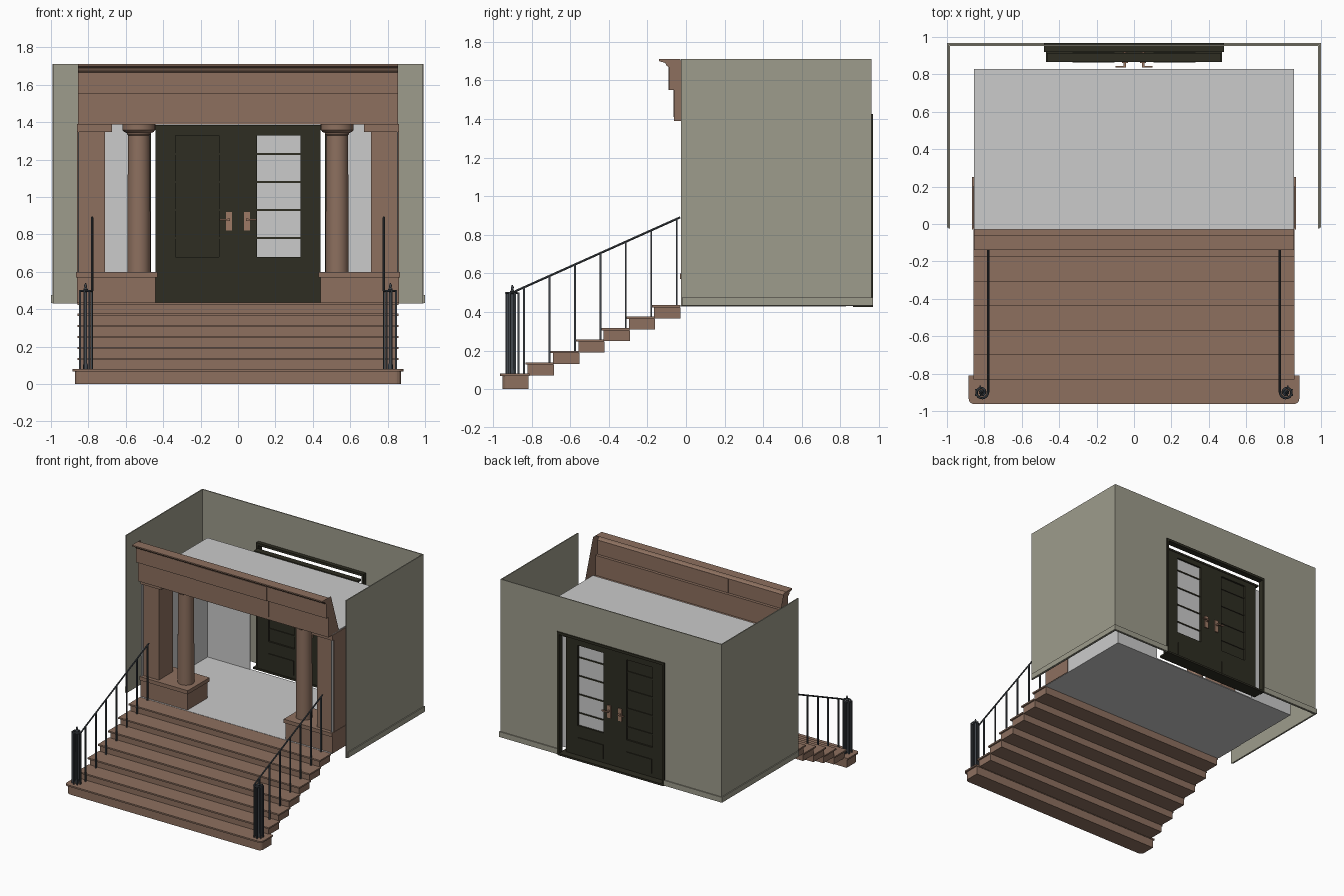
import bpy, bmesh, math
from mathutils import Vector

if "Cube" in bpy.data.objects:
    bpy.data.objects.remove(bpy.data.objects["Cube"])


def material(name, srgb):
    m = bpy.data.materials.new(name)
    m.diffuse_color = [(c / 255 / 12.92) if c < 11 else ((c / 255 + 0.055) / 1.055) ** 2.4 for c in srgb] + [1]
    m.use_nodes = True
    m.node_tree.nodes["Principled BSDF"].inputs["Base Color"].default_value = m.diffuse_color
    return m


STONE = material("brown stone", (141, 112, 95))
WALL = material("olive wall", (158, 156, 140))
PLASTER = material("light grey", (203, 203, 203))
DARK = material("dark door paint", (46, 45, 34))
IRON = material("iron grey", (66, 71, 76))
COPPER = material("copper handle", (158, 122, 101))


def finish(name, bm, mat, smooth=False):
    bmesh.ops.recalc_face_normals(bm, faces=bm.faces)
    me = bpy.data.meshes.new(name)
    bm.to_mesh(me)
    bm.free()
    me.materials.append(mat)
    ob = bpy.data.objects.new(name, me)
    bpy.context.collection.objects.link(ob)
    if smooth:
        bpy.ops.object.select_all(action='DESELECT')
        ob.select_set(True)
        bpy.context.view_layer.objects.active = ob
        bpy.ops.object.shade_smooth_by_angle(angle=math.radians(35))
    return ob


def box(name, x, y, z, mat, round_front=0):
    """Box from (min, max) pairs, optionally with rounded front upright edges."""
    bm = bmesh.new()
    bmesh.ops.create_cube(bm, size=1)
    for v in bm.verts:
        v.co = [a[0] if c < 0 else a[1] for a, c in zip((x, y, z), v.co)]
    if round_front:
        edges = [e for e in bm.edges if all(abs(v.co.y - y[0]) < 1e-5 for v in e.verts)
                 and abs(e.verts[0].co.z - e.verts[1].co.z) > 1e-4]
        bmesh.ops.bevel(bm, geom=edges, offset=round_front, segments=5, affect='EDGES', profile=0.5)
    return finish(name, bm, mat)


def pair(name, x, y, z, mat):
    """Mirrored left and right boxes."""
    box(name + "_right", x, y, z, mat)
    box(name + "_left", (-x[1], -x[0]), y, z, mat)


def lathe(name, center, profile, mat, seg=32):
    bm = bmesh.new()
    rings = []
    for r, z in profile:
        rings.append([bm.verts.new((center[0] + r * math.cos(2 * math.pi * i / seg),
                                    center[1] + r * math.sin(2 * math.pi * i / seg), z)) for i in range(seg)])
    for a, b in zip(rings, rings[1:]):
        for i in range(seg):
            bm.faces.new((a[i], a[(i + 1) % seg], b[(i + 1) % seg], b[i]))
    bm.faces.new(rings[0])
    bm.faces.new(rings[-1])
    return finish(name, bm, mat, True)


def tube(name, points, radius, mat):
    """Round bar along a path, turned into a mesh."""
    cu = bpy.data.curves.new(name + "_path", 'CURVE')
    cu.dimensions = '3D'
    cu.bevel_depth = radius
    cu.bevel_resolution = 1
    cu.use_fill_caps = True
    sp = cu.splines.new('POLY')
    sp.points.add(len(points) - 1)
    for p, co in zip(sp.points, points):
        p.co = (*co, 1)
    tmp = bpy.data.objects.new(name + "_path", cu)
    bpy.context.collection.objects.link(tmp)
    dg = bpy.context.evaluated_depsgraph_get()
    me = bpy.data.meshes.new_from_object(tmp.evaluated_get(dg))
    bpy.data.objects.remove(tmp)
    bm = bmesh.new()
    bm.from_mesh(me)
    bpy.data.meshes.remove(me)
    return finish(name, bm, mat, True)


# Steps: block plus overhanging tread
RUN, RISE = 0.131, 0.0592
for i in range(7):
    y0, top = -0.963 + RUN * i, 0.08 + RISE * i
    w = 0.872 if i == 0 else 0.847
    r = 0.03 if i == 0 else 0
    bottom = 0 if i == 0 else top - 0.068
    box(f"step_block_{i}", (-w, w), (y0 + 0.012, y0 + 0.148), (bottom, top - 0.012), STONE, r)
    box(f"step_tread_{i}", (-w - 0.012, w + 0.012), (y0, y0 + 0.152 if i == 0 else y0 + 0.145),
        (top - 0.012, top), STONE, r)

# Railings with a scroll at the foot
def rail_z(y):
    return 0.89 + (y + 0.03) * 0.448

for s, side in ((-1, "left"), (1, "right")):
    cx, cy = 0.815, -0.9
    path = [(s * 0.78, y, rail_z(y)) for y in (-0.03, -0.45, -0.87)]
    for k in range(25):
        a = math.pi + k / 24 * 2.7 * math.pi
        r = 0.035 - 0.022 * k / 24
        path.append((s * (cx + r * math.cos(a)), cy + r * math.sin(a), 0.498))
    tube("handrail_" + side, path, 0.0065, IRON)
    for k in range(7):
        y = -0.048 - 0.132 * k
        foot = 0.08 + RISE * max(0, math.floor((y + 0.963) / RUN))
        box(f"baluster_{side}_{k}", (s * 0.78 - 0.005, s * 0.78 + 0.005), (y - 0.005, y + 0.005),
            (foot, rail_z(y)), IRON)
    for k in range(6):
        a = math.pi + k * math.pi / 3.5
        x, y = s * (cx + 0.032 * math.cos(a)), cy + 0.032 * math.sin(a)
        box(f"scroll_baluster_{side}_{k}", (x - 0.005, x + 0.005), (y - 0.005, y + 0.005), (0.08, 0.5), IRON)
    lathe("newel_post_" + side, (s * cx, cy),
          [(0.014, 0.08), (0.014, 0.1), (0.009, 0.11), (0.009, 0.5), (0.013, 0.505),
           (0.006, 0.515), (0.008, 0.527), (0.002, 0.54)], IRON, 12)

# Porch pedestals, pilasters and columns
pair("pedestal", (0.44, 0.86), (-0.02, 0.24), (0.43, 0.57), STONE)
pair("pedestal_cap", (0.43, 0.865), (-0.03, 0.25), (0.57, 0.6), STONE)
pair("pilaster", (0.71, 0.862), (0.0, 0.18), (0.6, 1.35), STONE)
pair("pilaster_capital", (0.675, 0.862), (-0.02, 0.2), (1.347, 1.39), STONE)
for s, side in ((-1, "left"), (1, "right")):
    lathe("column_" + side, (s * 0.53, 0.09),
          [(0.061, 0.6), (0.061, 0.9), (0.058, 1.33), (0.064, 1.335), (0.064, 1.342),
           (0.078, 1.347), (0.088, 1.358), (0.088, 1.39)], STONE)

# Entablature: moulded front sheet with end caps, open at the back
profile = [(-0.03, 1.388), (-0.062, 1.388), (-0.062, 1.55), (-0.086, 1.55), (-0.086, 1.665), (-0.1, 1.675),
           (-0.108, 1.69), (-0.125, 1.695), (-0.14, 1.70), (-0.14, 1.71), (-0.06, 1.71)]
bm = bmesh.new()
ends = [[bm.verts.new((x, y, z)) for y, z in profile] for x in (-0.855, 0.855)]
for i in range(len(profile) - 1):
    bm.faces.new((ends[0][i], ends[1][i], ends[1][i + 1], ends[0][i + 1]))
for e, x in zip(ends, (-0.855, 0.855)):
    bm.faces.new(e + [bm.verts.new((x, -0.03, 1.71)), bm.verts.new((x, 0.075, 1.388))])
finish("entablature", bm, STONE)
box("name_panel_lower", (-0.32, 0.32), (-0.066, -0.06), (1.41, 1.55), STONE)
box("name_panel_upper", (-0.32, 0.32), (-0.09, -0.084), (1.55, 1.665), STONE)

# Light grey vestibule
box("vestibule_floor", (-0.855, 0.855), (-0.03, 0.83), (0.428, 0.436), PLASTER)
box("vestibule_ceiling", (-0.855, 0.855), (-0.03, 0.83), (1.391, 1.399), PLASTER)
pair("vestibule_side", (0.849, 0.855), (-0.02, 0.83), (0.43, 1.395), PLASTER)
pair("vestibule_back", (0.47, 0.855), (0.823, 0.83), (0.43, 1.395), PLASTER)

# Olive outer walls and skirting
pair("side_wall", (0.984, 0.992), (-0.025, 0.96), (0.43, 1.71), WALL)
pair("back_wall", (0.48, 0.99), (0.952, 0.96), (0.43, 1.71), WALL)
box("back_wall_above_door", (-0.48, 0.48), (0.952, 0.96), (1.42, 1.71), WALL)
pair("side_skirting", (0.99, 1.0), (-0.02, 0.968), (0.432, 0.475), WALL)
pair("back_skirting", (0.48, 0.998), (0.958, 0.968), (0.432, 0.475), WALL)

# Door frame
pair("frame_post", (0.464, 0.482), (0.92, 0.968), (0.43, 1.425), DARK)
box("frame_header", (-0.482, 0.482), (0.92, 0.968), (1.405, 1.425), DARK)
box("door_sill", (-0.47, 0.47), (0.865, 0.968), (0.425, 0.44), DARK)
box("door_top_bar", (-0.465, 0.465), (0.866, 0.914), (1.37, 1.385), DARK)

# Two door leaves: stiles and rails round a panel with glazing bars
Y = (0.87, 0.91)
pair("outer_stile", (0.335, 0.44), Y, (0.44, 1.375), DARK)
pair("inner_stile", (0.001, 0.102), Y, (0.44, 1.375), DARK)
pair("bottom_rail", (0.102, 0.335), Y, (0.44, 0.68), DARK)
pair("top_rail", (0.102, 0.335), Y, (1.33, 1.375), DARK)
pair("kick_panel", (0.105, 0.33), (0.864, 0.916), (0.47, 0.585), DARK)
box("door_glass", (0.1, 0.337), (0.884, 0.896), (0.675, 1.335), PLASTER)
box("door_dark_panel", (-0.337, -0.1), (0.884, 0.896), (0.675, 1.335), DARK)
for k in range(4):
    z = 0.78 + 0.15 * k
    pair(f"glazing_bar_{k}", (0.1, 0.337), (0.878, 0.902), (z - 0.005, z + 0.005), DARK)

# Handles on both sides
for side, y, d in (("front", 0.87, -1), ("back", 0.91, 1)):
    def span(a, b):
        return tuple(sorted((y + d * a, y + d * b)))
    pair("handle_plate_" + side, (0.033, 0.065), span(0, 0.008), (0.82, 0.92), COPPER)
    pair("handle_stem_" + side, (0.043, 0.055), span(0.008, 0.03), (0.872, 0.884), COPPER)
    pair("handle_lever_" + side, (0.043, 0.098), span(0.024, 0.034), (0.873, 0.883), COPPER)
